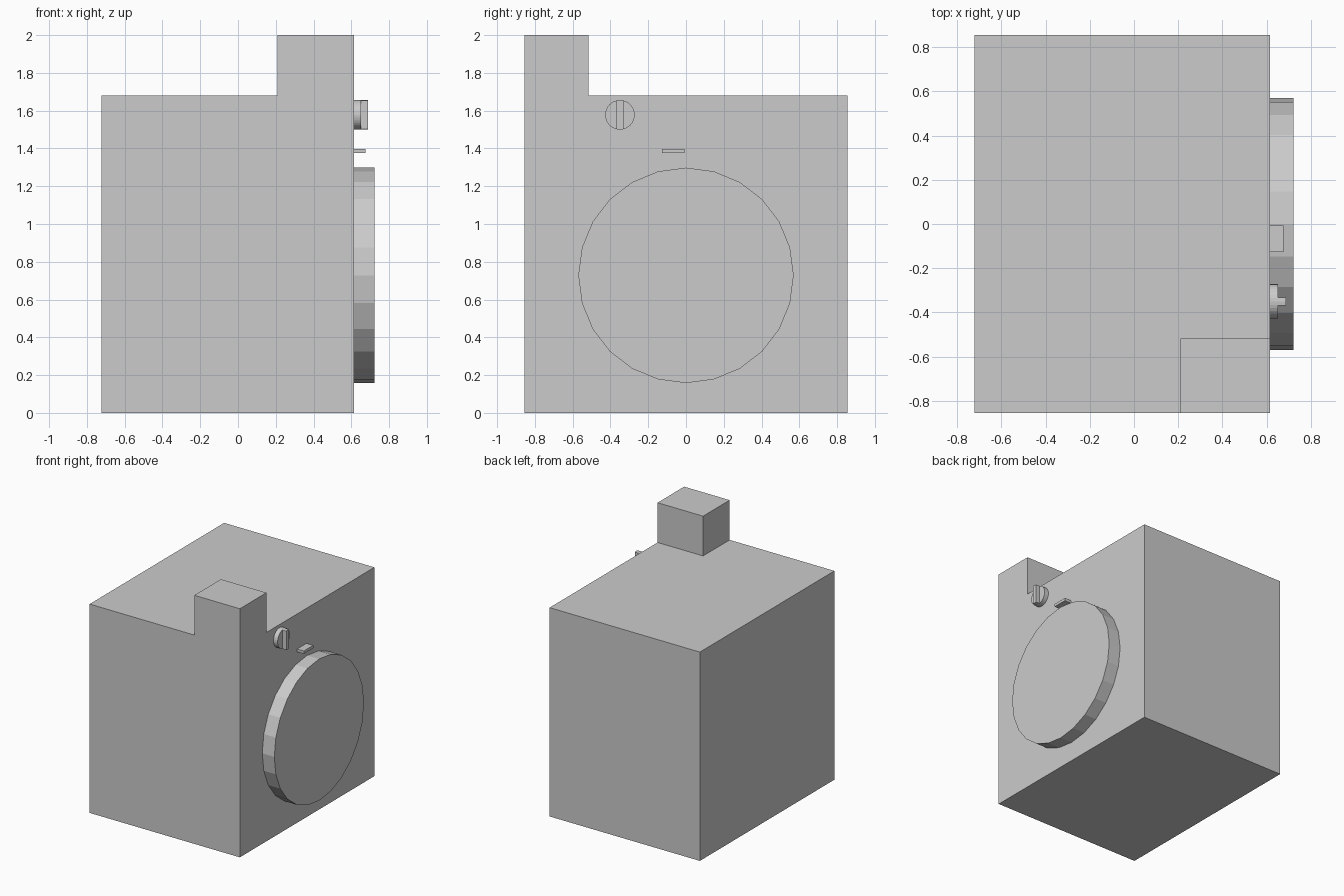
import bpy, bmesh
from math import pi
from mathutils import Matrix, Vector

cube = bpy.data.objects.get("Cube")
if cube:
    bpy.data.objects.remove(cube, do_unlink=True)

grey = bpy.data.materials.new("light grey")
grey.use_nodes = True
colour = (0.6, 0.6, 0.6, 1)
grey.diffuse_color = colour
grey.node_tree.nodes["Principled BSDF"].inputs["Base Color"].default_value = colour

SIDE = 0.615  # plane of the cabinet's door side


def finish(name, bm):
    bmesh.ops.recalc_face_normals(bm, faces=bm.faces)
    mesh = bpy.data.meshes.new(name)
    bm.to_mesh(mesh)
    bm.free()
    mesh.materials.append(grey)
    obj = bpy.data.objects.new(name, mesh)
    bpy.context.collection.objects.link(obj)
    return obj


def box(name, low, high):
    low, high = Vector(low), Vector(high)
    bm = bmesh.new()
    bmesh.ops.create_cube(bm, size=1, matrix=Matrix.Translation((low + high) / 2)
                          @ Matrix.Diagonal((*(high - low), 1)))
    return finish(name, bm)


def disc(x0, x1, y, z, radius, sides):
    """Cylinder lying along x, with a corner at its top."""
    bm = bmesh.new()
    bmesh.ops.create_cone(bm, cap_ends=True, segments=sides, radius1=radius,
                          radius2=radius, depth=x1 - x0,
                          matrix=Matrix.Translation(((x0 + x1) / 2, y, z))
                          @ Matrix.Rotation(pi / 2, 4, "Y"))
    return bm


# Cabinet and the raised corner block
box("cabinet", (-0.722, -0.855, 0), (SIDE, 0.855, 1.68))
box("corner_block", (0.21, -0.855, 1.68), (SIDE, -0.517, 2))

# Round door and its small handle
finish("round_door", disc(SIDE, 0.722, 0, 0.728, 0.57, 24))
box("door_handle", (SIDE, -0.127, 1.375), (0.675, -0.007, 1.398))

# Dial with a raised grip sliced from the same circle
dial_y, dial_z, dial_r = -0.35, 1.578, 0.078
finish("dial", disc(SIDE, 0.652, dial_y, dial_z, dial_r, 32))
grip = disc(0.652, 0.688, dial_y, dial_z, dial_r, 32)
for side in (-1, 1):
    cut = bmesh.ops.bisect_plane(
        grip, geom=grip.verts[:] + grip.edges[:] + grip.faces[:],
        plane_co=(0, dial_y + side * 0.018, 0), plane_no=(0, side, 0), clear_outer=True)
    bmesh.ops.holes_fill(grip, edges=[e for e in grip.edges if e.is_boundary])
finish("dial_grip", grip)
